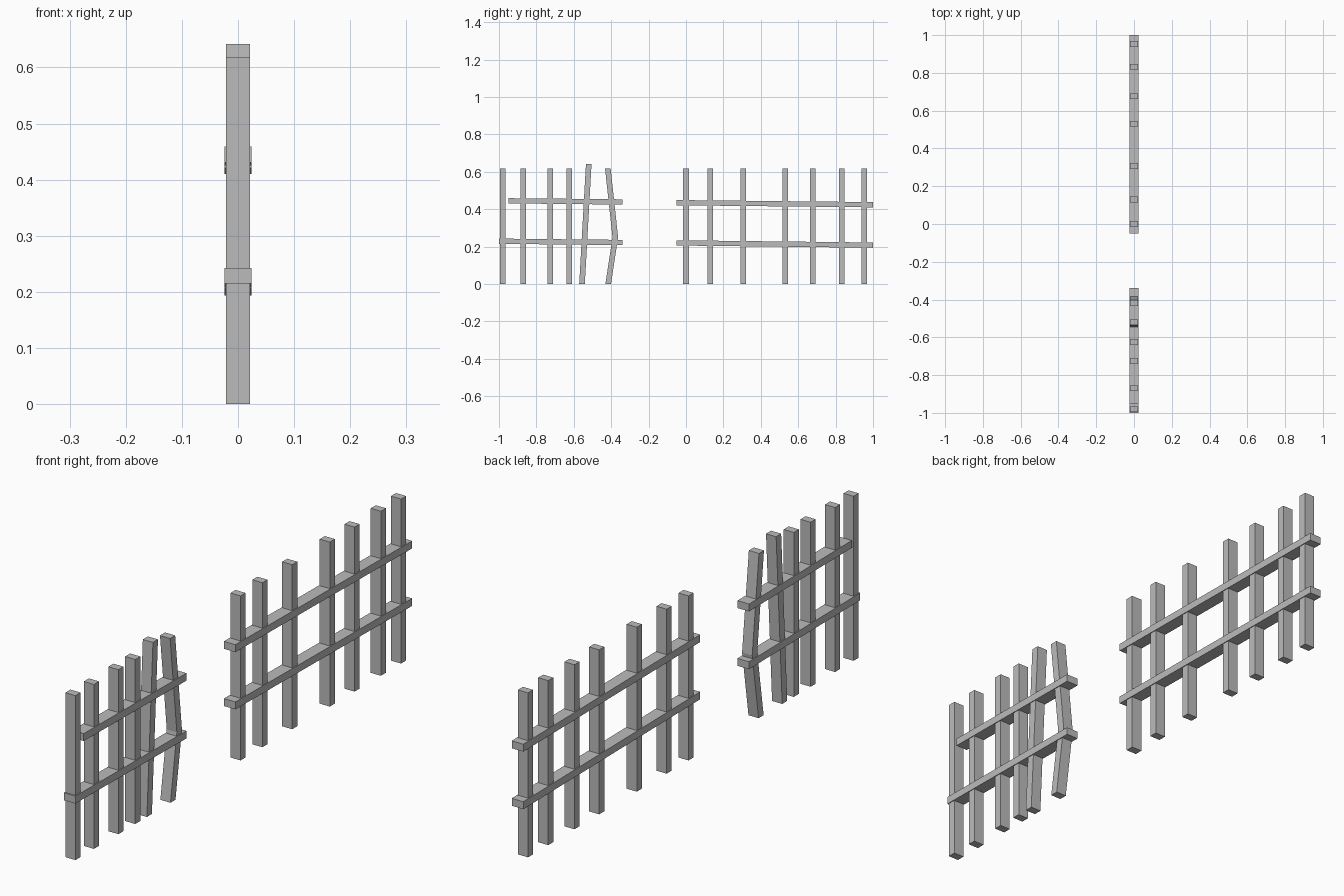
import bpy
import bmesh

cube = bpy.data.objects.get("Cube")
if cube:
    bpy.data.objects.remove(cube, do_unlink=True)

mat = bpy.data.materials.new("weathered_grey")
mat.use_nodes = True
GREY = (0.5, 0.5, 0.5, 1)
mat.diffuse_color = GREY
mat.node_tree.nodes["Principled BSDF"].inputs["Base Color"].default_value = GREY

POST_W, POST_D = 0.03, 0.042
RAIL_H, RAIL_D = 0.028, 0.048


def beam(name, path, dy, dz, depth):
    """Rectangular bar following (y, z) points; dy, dz is the section offset."""
    bm = bmesh.new()
    rings = []
    for y, z in path:
        rings.append([bm.verts.new((sx * depth / 2, y + s * dy / 2, z + s * dz / 2))
                      for sx, s in ((-1, -1), (1, -1), (1, 1), (-1, 1))])
    for a, b in zip(rings, rings[1:]):
        for i in range(4):
            j = (i + 1) % 4
            bm.faces.new((a[i], a[j], b[j], b[i]))
    bm.faces.new(rings[0])
    bm.faces.new(rings[-1])
    bmesh.ops.recalc_face_normals(bm, faces=bm.faces)
    mesh = bpy.data.meshes.new(name)
    bm.to_mesh(mesh)
    bm.free()
    mesh.materials.append(mat)
    obj = bpy.data.objects.new(name, mesh)
    bpy.context.collection.objects.link(obj)


def post(name, path):
    beam(name, path, POST_W, 0, POST_D)


def rail(name, path):
    beam(name, path, 0, RAIL_H, RAIL_D)


# Upright posts of both fence sections
for section, spots in (("front", (-0.98, -0.87, -0.725, -0.625)),
                       ("back", (0, 0.13, 0.307, 0.53, 0.677, 0.833, 0.953))):
    for i, y in enumerate(spots):
        post(f"{section}_post_{i + 1}", [(y, 0), (y, 0.618)])

# Damaged posts beside the gap
post("leaning_post", [(-0.556, 0), (-0.52, 0.642)])
post("bent_post", [(-0.416, 0), (-0.378, 0.25), (-0.418, 0.618)])

# Sagging rails
rail("front_lower_rail", [(-1, 0.229), (-0.34, 0.222)])
rail("front_upper_rail", [(-0.95, 0.445), (-0.34, 0.439)])
rail("back_lower_rail", [(-0.05, 0.22), (1, 0.208)])
rail("back_upper_rail", [(-0.05, 0.435), (1, 0.424)])
